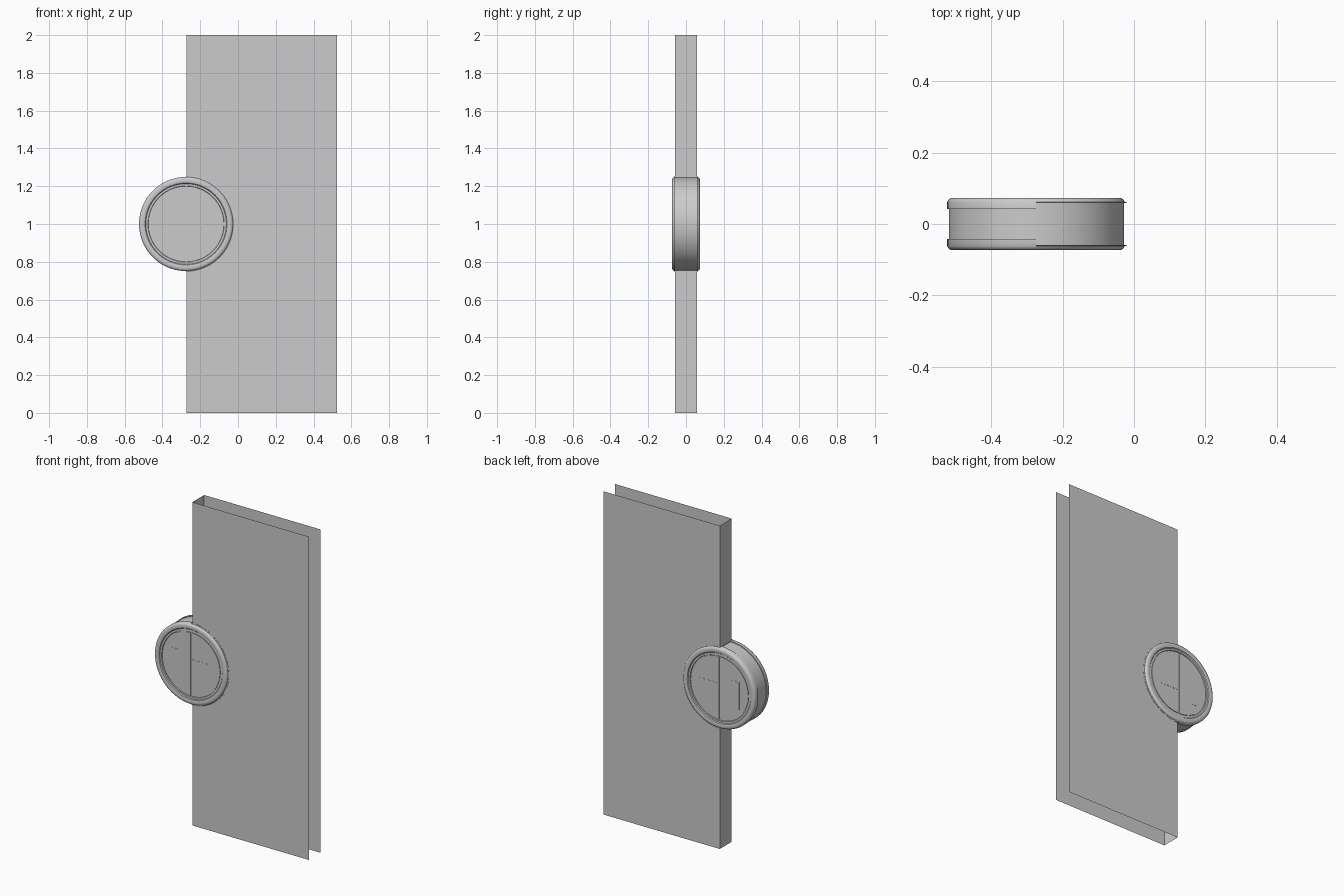
import bpy, bmesh, math
from mathutils import Matrix, Vector

if "Cube" in bpy.data.objects:
    bpy.data.objects.remove(bpy.data.objects["Cube"], do_unlink=True)

CENTRE = Vector((-0.275, 0, 1.0))   # middle of the round latch
EDGE_X, FAR_X, SHEET_Y = -0.272, 0.525, 0.058

grey = bpy.data.materials.new("plain grey")
grey.use_nodes = True
grey.diffuse_color = (0.6, 0.6, 0.6, 1)
grey.node_tree.nodes["Principled BSDF"].inputs["Base Color"].default_value = grey.diffuse_color


def finish(bm, name, location=(0, 0, 0), smooth=False):
    bmesh.ops.recalc_face_normals(bm, faces=bm.faces)
    mesh = bpy.data.meshes.new(name)
    bm.to_mesh(mesh)
    bm.free()
    mesh.materials.append(grey)
    ob = bpy.data.objects.new(name, mesh)
    ob.location = location
    bpy.context.collection.objects.link(ob)
    if smooth:
        bpy.ops.object.select_all(action='DESELECT')
        ob.select_set(True)
        bpy.context.view_layer.objects.active = ob
        bpy.ops.object.shade_smooth_by_angle(angle=math.radians(35))
    return ob


def half_lathe(name, outer, side):
    """Half-turn solid around the y axis; the profile repeats on the back."""
    bm = bmesh.new()
    profile = [(r, -y) for r, y in outer] + [(r, y) for r, y in reversed(outer)]
    verts = [bm.verts.new((0, y, r)) for r, y in profile]
    edges = [bm.edges.new(pair) for pair in zip(verts, verts[1:])]
    bmesh.ops.spin(bm, geom=verts + edges, cent=(0, 0, 0), axis=(0, side, 0),
                   angle=math.pi, steps=40)
    bmesh.ops.remove_doubles(bm, verts=bm.verts, dist=1e-5)
    bmesh.ops.holes_fill(bm, edges=[e for e in bm.edges if e.is_boundary], sides=0)
    return finish(bm, name, CENTRE, True)


def plate(name, outline, y0, y1):
    """Flat plate extruded along y from an x-z outline."""
    bm = bmesh.new()
    face = bm.faces.new([bm.verts.new((x, y0, z)) for x, z in outline])
    ext = bmesh.ops.extrude_face_region(bm, geom=[face], use_keep_orig=True)
    moved = [g for g in ext["geom"] if isinstance(g, bmesh.types.BMVert)]
    bmesh.ops.translate(bm, verts=moved, vec=(0, y1 - y0, 0))
    return finish(bm, name, CENTRE)


# Door skin: two thin sheets joined along one edge, open elsewhere
bm = bmesh.new()
path = [(FAR_X, -SHEET_Y), (EDGE_X, -SHEET_Y), (EDGE_X, SHEET_Y), (FAR_X, SHEET_Y)]
rows = [[bm.verts.new((x, y, z)) for x, y in path] for z in (0, 2)]
for i in range(3):
    bm.faces.new((rows[0][i], rows[0][i + 1], rows[1][i + 1], rows[1][i]))
finish(bm, "door_skin")

# Round latch body: rounded rim, inner groove, recessed face
face = [(0, 0.061), (0.2, 0.061), (0.202, 0.066), (0.213, 0.066),
        (0.217, 0.071), (0.225, 0.073), (0.238, 0.073), (0.245, 0.069), (0.249, 0.062)]
exposed = face + [(0.249, 0.042), (0.244, 0.042)]
inset = face + [(0.255, 0.0605), (0.255, 0.059), (0.247, 0.059)]
half_lathe("latch_outer_half", exposed, -1)
half_lathe("latch_inner_half", inset, 1)

# Face details on both sides: half discs split by a slit, and shallow grips
R = 0.194
for label, s in (("front", -1), ("back", 1)):
    for half, d in (("outer", -1), ("inner", 1)):
        arc = [math.radians(-90 + 180 * i / 32) for i in range(33)]
        outline = [(d * (0.003 + R * math.cos(a)), R * math.sin(a)) for a in arc]
        plate(f"{label}_{half}_half_disc", outline, s * 0.06, s * 0.065)
    for name, x0, x1, z0, z1 in (("tall_grip", -0.135, -0.075, -0.1, 0.07),
                                 ("wide_grip", 0.01, 0.135, -0.045, 0.03)):
        box = [(x0, z0), (x1, z0), (x1, z1), (x0, z1)]
        plate(f"{label}_{name}", box, s * 0.0645, s * 0.066)
